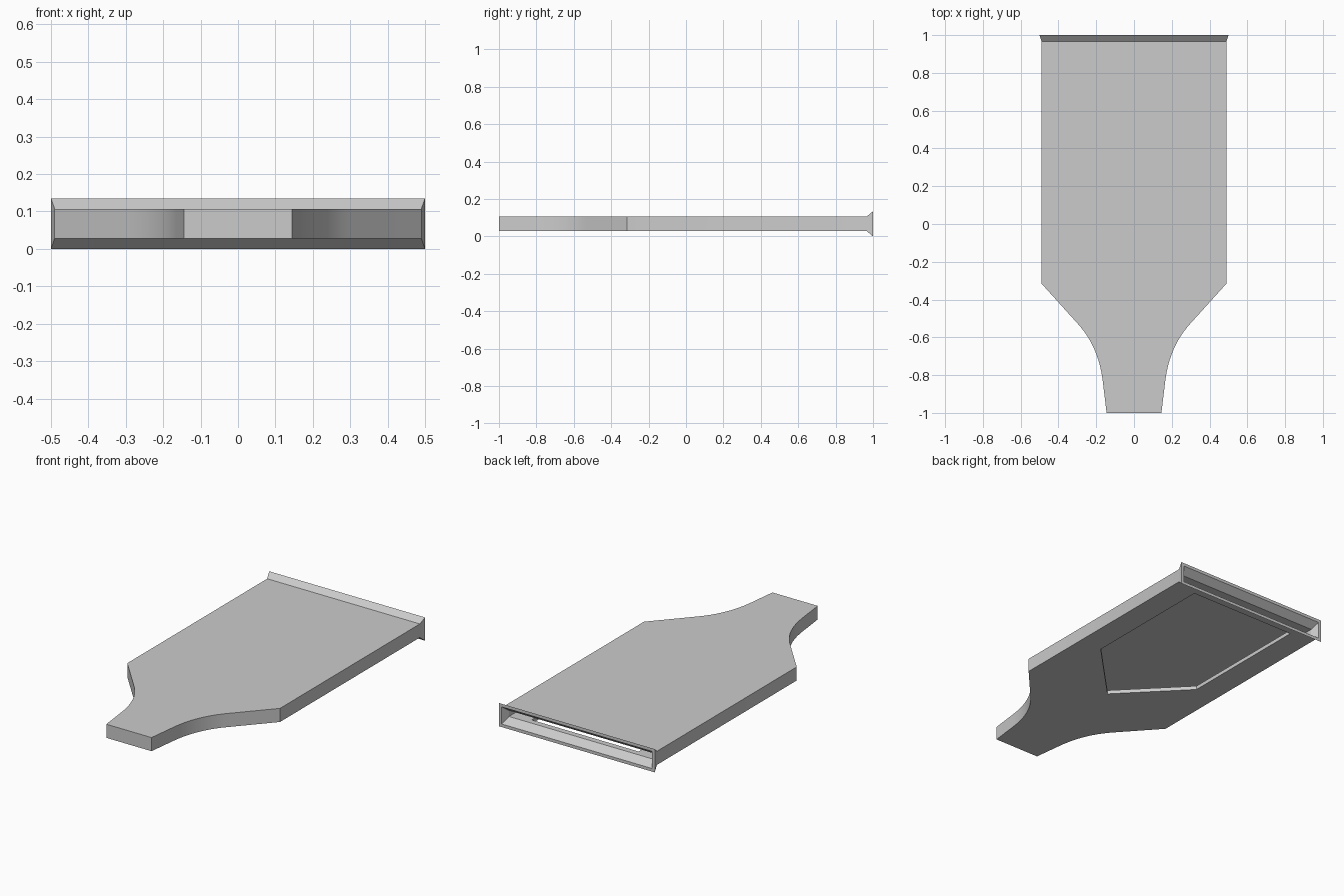
import bpy, bmesh
from mathutils import Vector

cube = bpy.data.objects.get("Cube")
if cube:
    bpy.data.objects.remove(cube, do_unlink=True)

grey = bpy.data.materials.new("plain grey")
grey.use_nodes = True
colour = (0.6, 0.6, 0.6, 1)
grey.diffuse_color = colour
grey.node_tree.nodes["Principled BSDF"].inputs["Base Color"].default_value = colour


def loft(name, ring_a, ring_b):
    """Solid between two matching rings of points."""
    bm = bmesh.new()
    a = [bm.verts.new(p) for p in ring_a]
    b = [bm.verts.new(p) for p in ring_b]
    bm.faces.new(a)
    bm.faces.new(b)
    for i in range(len(a)):
        j = (i + 1) % len(a)
        bm.faces.new((a[i], a[j], b[j], b[i]))
    bmesh.ops.recalc_face_normals(bm, faces=bm.faces)
    mesh = bpy.data.meshes.new(name)
    bm.to_mesh(mesh)
    bm.free()
    mesh.materials.append(grey)
    obj = bpy.data.objects.new(name, mesh)
    bpy.context.collection.objects.link(obj)
    return obj


def plate(name, half, z0, z1):
    """Extrude a half outline mirrored across x = 0."""
    outline = list(half) + [(-x, y) for x, y in reversed(half) if x > 0]
    return loft(name, [(x, y, z0) for x, y in outline], [(x, y, z1) for x, y in outline])


def funnel(name, near, far):
    """Rectangular frustum along y; each end is (y, half width, z low, z high)."""
    def ring(y, w, lo, hi):
        return [(-w, y, lo), (w, y, lo), (w, y, hi), (-w, y, hi)]
    return loft(name, ring(*near), ring(*far))


def combine(target, tool, operation):
    mod = target.modifiers.new(operation, 'BOOLEAN')
    mod.operation = operation
    mod.solver = 'EXACT'
    mod.object = tool
    bpy.context.view_layer.objects.active = target
    bpy.ops.object.modifier_apply(modifier=mod.name)
    bpy.data.objects.remove(tool, do_unlink=True)


# Outer body: straight sides, sloping shoulders, curved neck
p0, p1, p2 = Vector((0.296, -0.53)), Vector((0.186, -0.652)), Vector((0.165, -0.835))
curve = []
for i in range(13):
    t = i / 12
    curve.append(tuple(p0 * (1 - t) ** 2 + p1 * 2 * t * (1 - t) + p2 * t * t))
half = [(0.49, 0.975), (0.49, -0.315)] + curve + [(0.145, -1)]
sleeve = plate("sleeve_body", half, 0.028, 0.107)

# Flared mouth at the back
combine(sleeve, funnel("flare", (0.967, 0.49, 0.028, 0.107), (1, 0.5, 0, 0.135)), 'UNION')

# Hollow pocket, its widening entry, and the window underneath
pocket = [(0.465, 0.98), (0.465, -0.29), (0, -0.74)]
combine(sleeve, plate("pocket_cutter", pocket, 0.05, 0.085), 'DIFFERENCE')
combine(sleeve, funnel("entry_cutter", (0.958, 0.465, 0.05, 0.085),
                       (1.005, 0.485, 0.014, 0.121)), 'DIFFERENCE')
window = [(0.343, 0.924), (0.343, 0.125), (0, -0.226)]
combine(sleeve, plate("window_cutter", window, -0.02, 0.07), 'DIFFERENCE')

# Smooth the neck curve, keep hard edges
bpy.ops.object.select_all(action='DESELECT')
sleeve.select_set(True)
bpy.context.view_layer.objects.active = sleeve
bpy.ops.object.shade_smooth_by_angle(angle=0.35)
